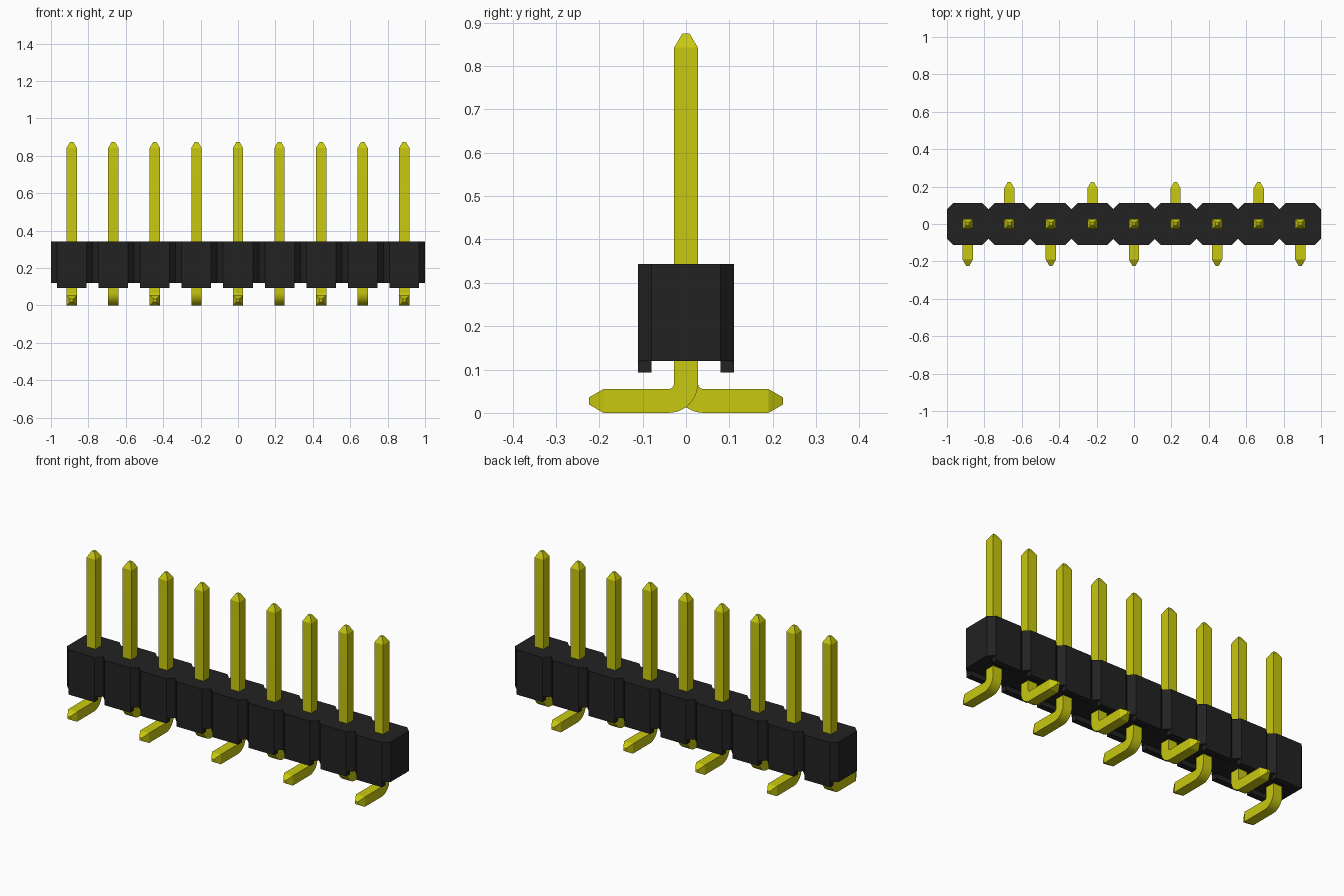
import bpy, bmesh, math
from mathutils import Vector

if "Cube" in bpy.data.objects:
    bpy.data.objects.remove(bpy.data.objects["Cube"], do_unlink=True)

COUNT = 9
PITCH = 2 / COUNT
HALF = PITCH / 2          # half depth of the housing
CHAMFER = 0.032
BOTTOM, TOP = 0.12, 0.343
FOOT_Z = 0.093
PIN = 0.0275              # half width of a pin


def material(name, color):
    m = bpy.data.materials.new(name)
    m.use_nodes = True
    m.diffuse_color = color
    bsdf = next(n for n in m.node_tree.nodes if n.type == 'BSDF_PRINCIPLED')
    bsdf.inputs["Base Color"].default_value = color
    return m


black = material("black plastic", (0.016, 0.016, 0.016, 1))
yellow = material("yellow metal", (0.58, 0.58, 0.005, 1))
centres = [(i - (COUNT - 1) / 2) * PITCH for i in range(COUNT)]


def finish(bm, name, mat):
    bmesh.ops.recalc_face_normals(bm, faces=bm.faces)
    mesh = bpy.data.meshes.new(name)
    bm.to_mesh(mesh)
    bm.free()
    mesh.materials.append(mat)
    obj = bpy.data.objects.new(name, mesh)
    bpy.context.collection.objects.link(obj)
    return obj


# Housing: a row of chamfered cells with notches between them
front = [(-1, CHAMFER - HALF)]
for x in centres:
    front += [(x - HALF + CHAMFER, -HALF), (x + HALF - CHAMFER, -HALF),
              (x + HALF, CHAMFER - HALF)]
outline = front + [(x, -y) for x, y in reversed(front)]
bm = bmesh.new()
base = bm.faces.new([bm.verts.new((x, y, BOTTOM)) for x, y in outline])
top = bmesh.ops.extrude_face_region(bm, geom=[base], use_keep_orig=True)
bmesh.ops.translate(bm, vec=(0, 0, TOP - BOTTOM),
                    verts=[v for v in top["geom"] if isinstance(v, bmesh.types.BMVert)])
finish(bm, "housing", black)

# Standoff feet along both lower edges
bm = bmesh.new()
for x in centres:
    for side in (-1, 1):
        foot = bmesh.ops.create_cube(bm, size=1)["verts"]
        bmesh.ops.scale(bm, verts=foot,
                        vec=(PITCH - 2 * CHAMFER, CHAMFER, BOTTOM - FOOT_Z))
        bmesh.ops.translate(bm, verts=foot, vec=(
            x, side * (HALF - CHAMFER / 2), (BOTTOM + FOOT_Z) / 2))
finish(bm, "standoff_feet", black)

# Pin path: (y, z, turn from vertical, half width), bending towards +y
INNER = 0.013
RADIUS = INNER + PIN
SHOULDER, TIP = 0.19, 0.224
path = [(0, 0.875, 0, 0.008), (0, 0.842, 0, PIN)]
for k in range(11):
    a = math.pi / 2 * k / 10
    path.append((RADIUS * (1 - math.cos(a)),
                 PIN + RADIUS * (1 - math.sin(a)), a, PIN))
path += [(SHOULDER, PIN, math.pi / 2, PIN), (TIP, PIN, math.pi / 2, 0.008)]

bm = bmesh.new()
rings = []
for y, z, a, w in path:
    across = Vector((0, math.cos(a), math.sin(a)))
    rings.append([bm.verts.new(Vector((sx * w, y, z)) + across * sy * w)
                  for sx, sy in ((-1, -1), (1, -1), (1, 1), (-1, 1))])
for r, s in zip(rings, rings[1:]):
    for j in range(4):
        n = (j + 1) % 4
        bm.faces.new((r[j], r[n], s[n], s[j]))
bm.faces.new(rings[0])
bm.faces.new(rings[-1])
pin = finish(bm, "pin_1", yellow)
bpy.ops.object.select_all(action='DESELECT')
pin.select_set(True)
bpy.context.view_layer.objects.active = pin
bpy.ops.object.shade_smooth_by_angle(angle=math.radians(20))

# Row of pins with tails alternating front and back
for i, x in enumerate(centres):
    p = pin
    if i:
        p = bpy.data.objects.new(f"pin_{i + 1}", pin.data)
        bpy.context.collection.objects.link(p)
    p.location.x = x
    p.rotation_euler.z = math.pi if i % 2 == 0 else 0
